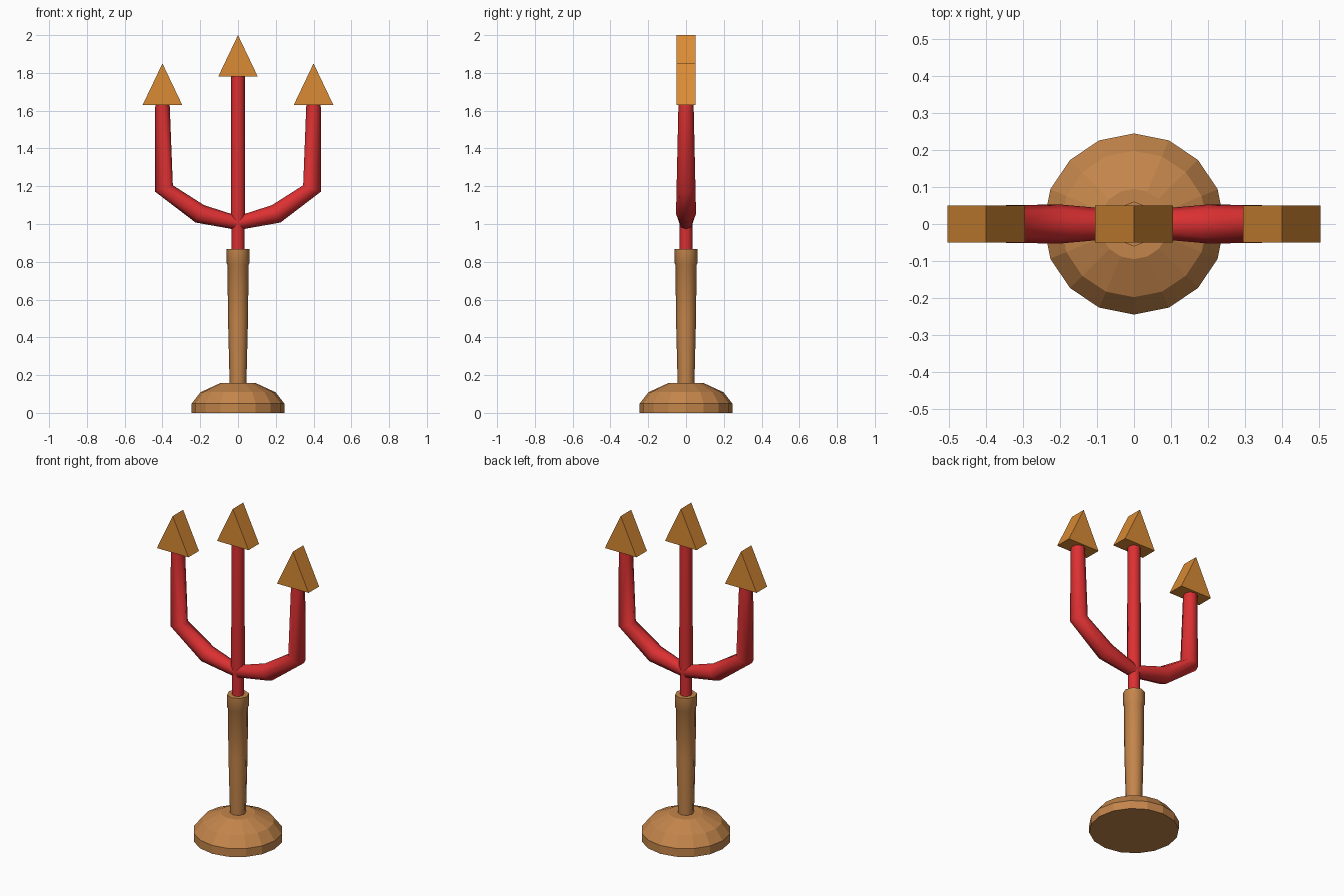
import bpy, math

if "Cube" in bpy.data.objects:
    bpy.data.objects.remove(bpy.data.objects["Cube"])


def material(name, rgb):
    m = bpy.data.materials.new(name)
    m.diffuse_color = (*rgb, 1)
    m.use_nodes = True
    m.node_tree.nodes["Principled BSDF"].inputs["Base Color"].default_value = m.diffuse_color
    return m


WOOD = material("wood brown", (0.55, 0.235, 0.07))
RED = material("red", (0.72, 0.03, 0.032))
GOLD = material("orange gold", (0.70, 0.26, 0.035))


def make(name, verts, faces, mat, smooth=None):
    me = bpy.data.meshes.new(name)
    me.from_pydata(verts, [], faces)
    me.materials.append(mat)
    ob = bpy.data.objects.new(name, me)
    bpy.context.collection.objects.link(ob)
    bpy.ops.object.select_all(action='DESELECT')
    ob.select_set(True)
    bpy.context.view_layer.objects.active = ob
    # make all normals face outward
    bpy.ops.object.mode_set(mode='EDIT')
    bpy.ops.mesh.select_all(action='SELECT')
    bpy.ops.mesh.normals_make_consistent(inside=False)
    bpy.ops.object.mode_set(mode='OBJECT')
    if smooth:
        bpy.ops.object.shade_smooth_by_angle(angle=math.radians(smooth))
    return ob


def skin(name, rings, mat, smooth=None):
    """Join equal rings of points into a capped tube."""
    n = len(rings[0])
    verts = [p for r in rings for p in r]
    faces = [(i * n + j, i * n + (j + 1) % n, (i + 1) * n + (j + 1) % n, (i + 1) * n + j)
             for i in range(len(rings) - 1) for j in range(n)]
    faces += [tuple(range(n)), tuple(range(len(verts) - n, len(verts)))]
    return make(name, verts, faces, mat, smooth)


def lathe(name, profile, sides, mat, smooth=None):
    rings = [[(r * math.cos(2 * math.pi * j / sides), r * math.sin(2 * math.pi * j / sides), z)
              for j in range(sides)] for r, z in profile]
    return skin(name, rings, mat, smooth)


# stand, handle and centre shaft
lathe("base", [(0.245, 0), (0.245, 0.05), (0.198, 0.11), (0.095, 0.157)], 16, WOOD)
lathe("handle", [(0.044, 0.14), (0.053, 0.5), (0.056, 0.785), (0.061, 0.795), (0.061, 0.868)],
      8, WOOD, 50)
lathe("centre_shaft", [(0.034, 0.8), (0.034, 0.98), (0.038, 1.04), (0.036, 1.79)], 8, RED, 50)

# curved side prongs: outer point, inner point and depth of each ring
PRONG = [((0.0, 0.968), (0.0, 1.042), 0.035),
         ((0.225, 1.008), (0.18, 1.1), 0.053),
         ((0.44, 1.172), (0.345, 1.205), 0.05),
         ((0.438, 1.64), (0.362, 1.64), 0.04)]
for side, s in (("left", -1), ("right", 1)):
    rings = []
    for (ox, oz), (ix, iz), d in PRONG:
        ring = []
        for j in range(8):
            a = 2 * math.pi * j / 8
            c = math.cos(a) / 2
            ring.append((s * ((ox + ix) / 2 + c * (ox - ix)), d * math.sin(a),
                         (oz + iz) / 2 + c * (oz - iz)))
        rings.append(ring)
    skin(side + "_prong", rings, RED, 60)

# triangular prism heads
for name, x, z in (("left_head", -0.4, 1.63), ("centre_head", 0, 1.78), ("right_head", 0.4, 1.63)):
    skin(name, [[(x - 0.105, y, z), (x + 0.105, y, z), (x, y, z + 0.22)] for y in (-0.05, 0.05)], GOLD)
